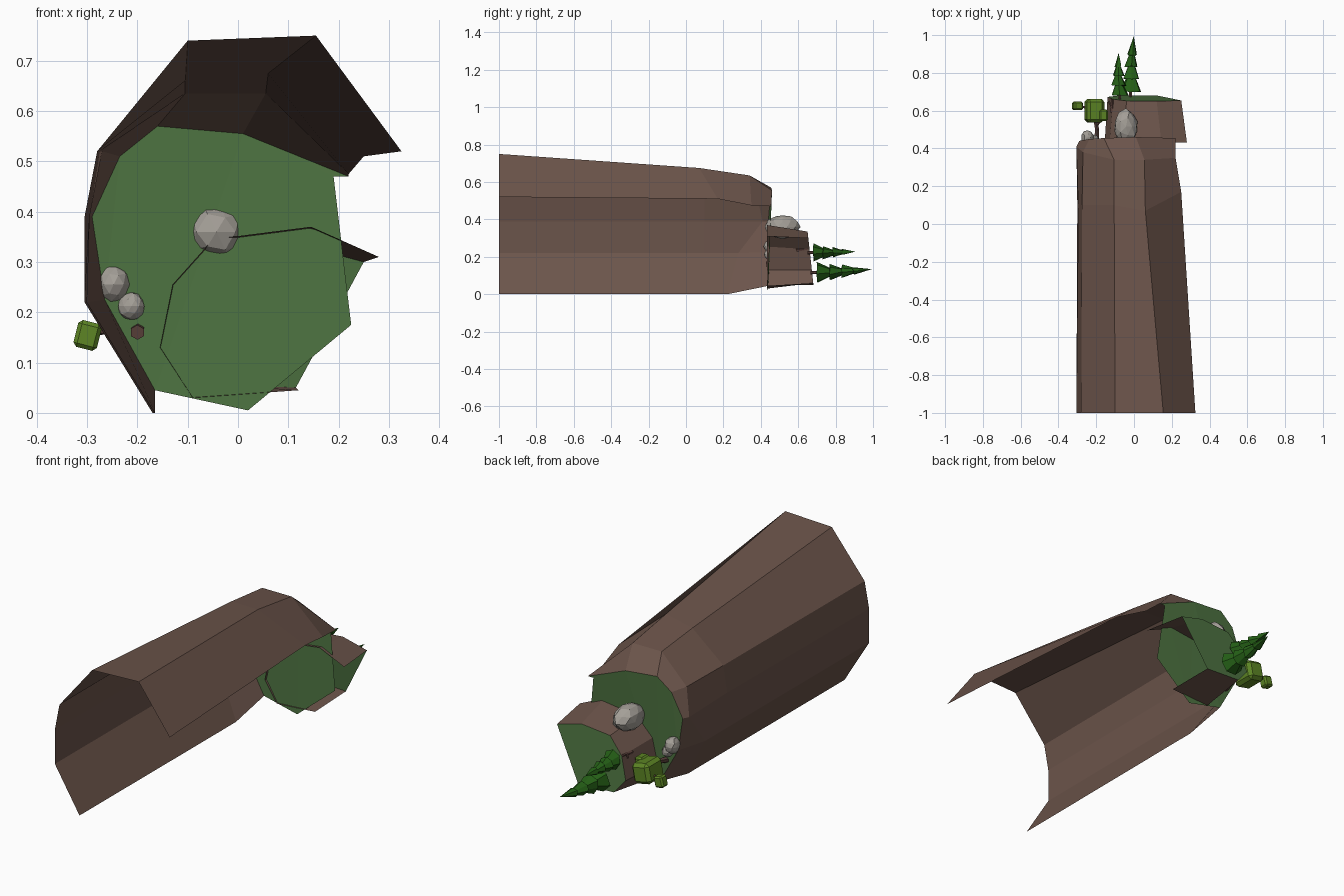
import bpy, bmesh, math, random
from mathutils import Vector, Matrix

if "Cube" in bpy.data.objects:
    bpy.data.objects.remove(bpy.data.objects["Cube"])

random.seed(4)


def material(name, r, g, b):
    m = bpy.data.materials.new(name)
    m.diffuse_color = (r, g, b, 1)
    m.use_nodes = True
    m.node_tree.nodes["Principled BSDF"].inputs["Base Color"].default_value = m.diffuse_color
    return m


EARTH = material("earth brown", 0.150, 0.090, 0.070)
GRASS = material("grass green", 0.075, 0.170, 0.052)
PINE = material("pine green", 0.018, 0.115, 0.008)
LEAF = material("leaf green", 0.110, 0.235, 0.018)
STONE = material("stone grey", 0.370, 0.345, 0.310)
BARK = material("bark brown", 0.115, 0.058, 0.048)


def finish(name, bm, mat):
    mesh = bpy.data.meshes.new(name)
    bm.to_mesh(mesh)
    bm.free()
    mesh.materials.append(mat)
    ob = bpy.data.objects.new(name, mesh)
    bpy.context.collection.objects.link(ob)
    return ob


def open_wall(name, columns):
    """Open cliff wall; each column is a path of (x, y, z) from base to rim."""
    bm = bmesh.new()
    cols = [[bm.verts.new(p) for p in c] for c in columns]
    for a, b in zip(cols, cols[1:]):
        for i in range(len(a) - 1):
            bm.faces.new((a[i], b[i], b[i + 1], a[i + 1]))
    return finish(name, bm, EARTH)


def cap(name, points):
    bm = bmesh.new()
    f = bm.faces.new([bm.verts.new(p) for p in points])
    bmesh.ops.triangulate(bm, faces=[f])
    return finish(name, bm, GRASS)


def rod(bm, a, b, r1, r2, sides):
    """Tapered prism or cone between two points."""
    a, b = Vector(a), Vector(b)
    d = b - a
    m = Matrix.Translation((a + b) / 2) @ d.to_track_quat('Z', 'Y').to_matrix().to_4x4()
    bmesh.ops.create_cone(bm, cap_ends=True, segments=sides, radius1=r1,
                          radius2=r2, depth=d.length, matrix=m)


# Main cliff wall, open along its lower right side
cliff = [
    [(-.17, -1, 0), (-.165, .10, 0), (-.165, .22, 0), (-.165, .44, .045)],
    [(-.305, -1, .22), (-.30, .10, .22), (-.30, .28, .22), (-.265, .44, .225)],
    [(-.305, -1, .39), (-.295, .10, .39), (-.305, .41, .39), (-.29, .44, .39)],
    [(-.28, -1, .52), (-.275, .10, .52), (-.27, .38, .52), (-.235, .45, .51)],
    [(-.10, -1, .74), (-.105, .10, .66), (-.105, .34, .635), (-.16, .455, .57)],
    [(.155, -1, .75), (.06, .07, .675), (.055, .34, .635), (.01, .46, .555)],
    [(.325, -1, .52), (.25, .17, .51), (.22, .35, .475), (.22, .455, .47)],
]
open_wall("cliff_wall", cliff)
cap("cliff_grass", [c[-1] for c in cliff] + [(.19, .455, .47), (.225, .44, .175), (.02, .435, .005)])

# Upper ledge
base = [(.12, .045), (-.09, .03), (-.155, .13), (-.13, .255), (-.05, .345), (.145, .37), (.28, .31)]
rim = [(.115, .05), (-.08, .06), (-.14, .13), (-.11, .24), (-.04, .32), (.12, .335), (.25, .30)]
ledge = [[(bx, .432, bz), (rx, .687 - .11 * rz, rz)] for (bx, bz), (rx, rz) in zip(base, rim)]
open_wall("ledge_wall", ledge)
cap("ledge_grass", [c[-1] for c in ledge] + [(.115, .665, .20)])


# Pine trees: a trunk with four overlapping faceted cones
def pine(name, foot, tip, radius):
    foot, tip = Vector(foot), Vector(tip)
    bm = bmesh.new()
    rod(bm, foot, foot.lerp(tip, .25), .009, .007, 6)
    finish(name + "_trunk", bm, BARK)
    bm = bmesh.new()
    for i, (s, e) in enumerate([(.12, .45), (.32, .63), (.52, .82), (.71, 1)]):
        rod(bm, foot.lerp(tip, s), foot.lerp(tip, e), radius * (1 - .2 * i), .004 if i < 3 else 0, 7)
    for v in bm.verts:
        v.co += Vector([random.uniform(-.005, .005) for _ in range(3)])
    finish(name + "_foliage", bm, PINE)


pine("tall_pine", (-.02, .665, .115), (-.005, .99, .13), .058)
pine("short_pine", (-.075, .65, .222), (-.086, .91, .226), .047)

# Leafy tree: bent trunk, branches and chamfered blocks of leaves
bm = bmesh.new()
rod(bm, (-.20, .43, .16), (-.195, .50, .175), .015, .012, 6)
rod(bm, (-.195, .50, .175), (-.21, .57, .185), .012, .010, 6)
rod(bm, (-.20, .52, .18), (-.16, .565, .20), .008, .006, 6)
rod(bm, (-.23, .61, .17), (-.29, .625, .158), .008, .006, 6)
finish("leafy_tree_trunk", bm, BARK)
for name, pos, size, turn in [("large_leaves", (-.21, .60, .175), (.095, .125, .10), .2),
                              ("left_leaves", (-.299, .625, .154), (.048, .045, .055), .25),
                              ("right_leaves", (-.163, .575, .20), (.045, .06, .05), .1)]:
    bm = bmesh.new()
    m = Matrix.Translation(pos) @ Matrix.Rotation(turn, 4, 'Y') @ Matrix.Diagonal((*size, 1))
    bmesh.ops.create_cube(bm, size=1, matrix=m)
    bmesh.ops.bevel(bm, geom=bm.edges[:], offset=min(size) * .17, segments=1, affect='EDGES')
    finish(name, bm, LEAF)

# Small dead sticks beside the ledge
bm = bmesh.new()
rod(bm, (-.115, .59, .235), (-.115, .66, .245), .010, .006, 5)
rod(bm, (-.115, .62, .24), (-.135, .65, .235), .007, .005, 5)
finish("dead_sticks", bm, BARK)

# Boulders
for name, pos, size in [("large_boulder", (-.043, .515, .36), (.066, .095, .066)),
                        ("side_boulder", (-.247, .457, .255), (.034, .042, .042)),
                        ("small_boulder", (-.212, .445, .212), (.027, .03, .029))]:
    bm = bmesh.new()
    bmesh.ops.create_icosphere(bm, subdivisions=2, radius=1)
    for v in bm.verts:
        v.co *= random.uniform(.9, 1.03)
    bmesh.ops.transform(bm, matrix=Matrix.Translation(pos) @ Matrix.Diagonal((*size, 1)), verts=bm.verts)
    finish(name, bm, STONE)
